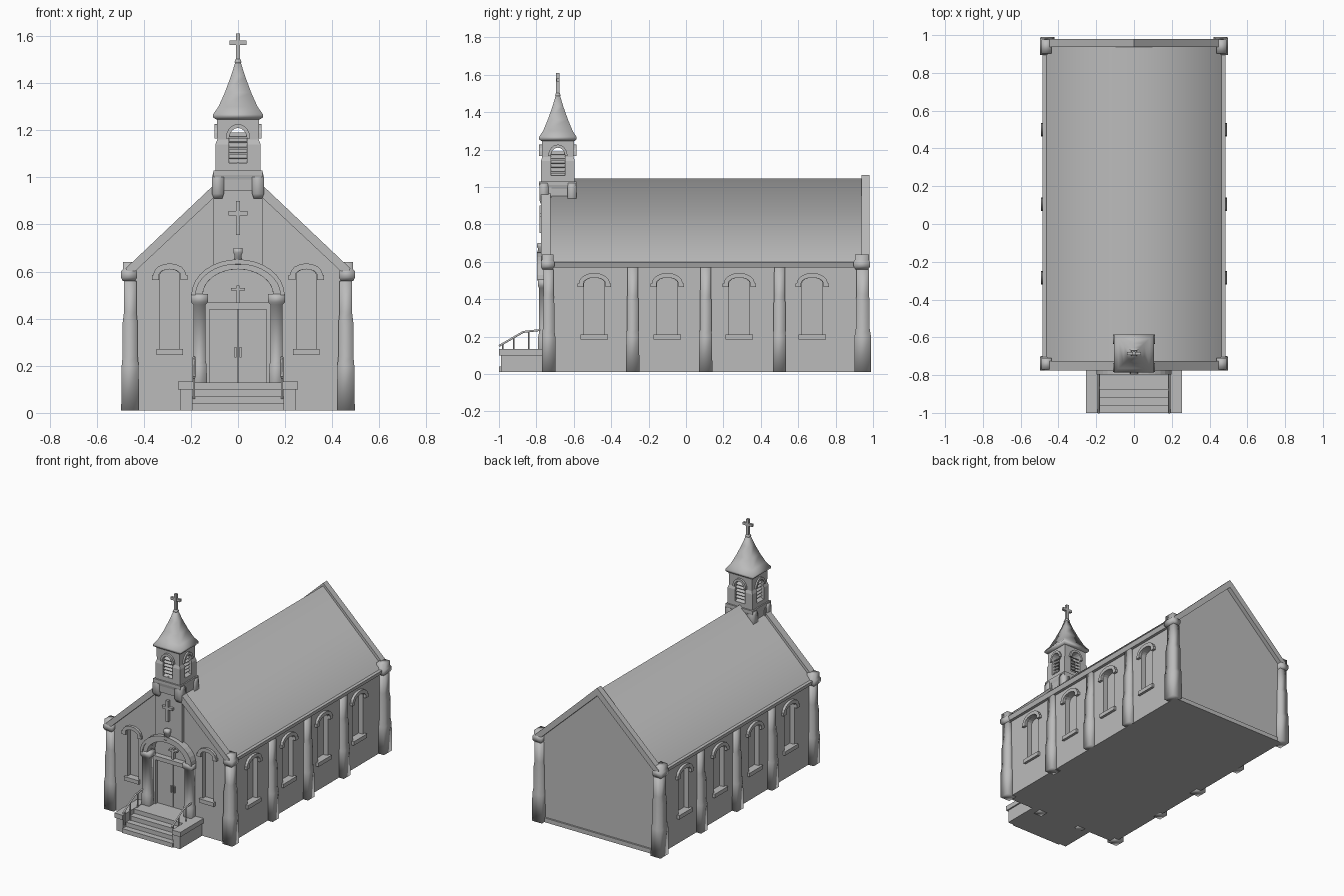
import bpy, bmesh, math
from mathutils import Matrix, Vector

if "Cube" in bpy.data.objects:
    bpy.data.objects.remove(bpy.data.objects["Cube"])

stone = bpy.data.materials.new("grey stone")
stone.diffuse_color = (0.5, 0.5, 0.5, 1)
stone.use_nodes = True
stone.node_tree.nodes["Principled BSDF"].inputs["Base Color"].default_value = stone.diffuse_color
FRONT = Matrix.Identity(4)
RIGHT = Matrix.Rotation(math.pi / 2, 4, 'Z')
LEFT = Matrix.Rotation(-math.pi / 2, 4, 'Z')


def finish(name, bm, smooth=False, M=FRONT, recalc=True):
    if recalc:
        bmesh.ops.recalc_face_normals(bm, faces=bm.faces)
    bm.transform(M)
    me = bpy.data.meshes.new(name)
    bm.to_mesh(me)
    bm.free()
    me.materials.append(stone)
    for p in me.polygons:
        p.use_smooth = smooth
    ob = bpy.data.objects.new(name, me)
    bpy.context.collection.objects.link(ob)
    return ob


def prism(name, pts, y0, y1, M=FRONT, smooth=False):
    """Extrude an x-z outline from y0 to y1."""
    bm = bmesh.new()
    a = [bm.verts.new((x, y0, z)) for x, z in pts]
    b = [bm.verts.new((x, y1, z)) for x, z in pts]
    n = len(pts)
    bm.faces.new(a)
    bm.faces.new(b[::-1])
    for i in range(n):
        j = (i + 1) % n
        bm.faces.new((a[i], b[i], b[j], a[j]))
    return finish(name, bm, smooth, M)


def box(name, x0, x1, y0, y1, z0, z1, M=FRONT):
    return prism(name, [(x0, z0), (x1, z0), (x1, z1), (x0, z1)], y0, y1, M)


def loft(name, cx, cy, rings, smooth=True):
    """Square section column through rings of (z, half x, half y)."""
    bm = bmesh.new()
    loops = [[bm.verts.new((cx + sx * hx, cy + sy * hy, z))
              for sx, sy in ((-1, -1), (1, -1), (1, 1), (-1, 1))] for z, hx, hy in rings]
    bm.faces.new(loops[0][::-1])
    bm.faces.new(loops[-1])
    for a, b in zip(loops, loops[1:]):
        for i in range(4):
            j = (i + 1) % 4
            bm.faces.new((a[i], a[j], b[j], b[i]))
    return finish(name, bm, smooth)


def arc(cx, zs, a, b, n=12):
    return [(cx + a * math.cos(math.pi * i / n), zs + b * math.sin(math.pi * i / n))
            for i in range(n + 1)]


def arch(cx, w, z0, zs, rise, n=12):
    """Closed outline of an arched opening of half width w."""
    return [(cx - w, z0), (cx + w, z0)] + arc(cx, zs, w, rise, n)


def cut(ob, cutters):
    for c in cutters:
        m = ob.modifiers.new("opening", 'BOOLEAN')
        m.operation, m.solver, m.object = 'DIFFERENCE', 'EXACT', c
        c.hide_render = True
    bpy.context.view_layer.update()
    me = bpy.data.meshes.new_from_object(ob.evaluated_get(bpy.context.evaluated_depsgraph_get()))
    ob.modifiers.clear()
    ob.data = me
    for c in cutters:
        bpy.data.objects.remove(c)


def cross(name, y, z0, z1, za, half, t, d):
    box(name + "_post", -t, t, y - d, y + d, z0, z1)
    box(name + "_arms", -half, half, y - d * 0.95, y + d * 0.95, za - t, za + t)


def rod(name, pts, r):
    cu = bpy.data.curves.new(name, 'CURVE')
    cu.dimensions, cu.bevel_depth, cu.bevel_resolution = '3D', r, 1
    sp = cu.splines.new('POLY')
    sp.points.add(len(pts) - 1)
    for p, c in zip(sp.points, pts):
        p.co = (*c, 1)
    cu.materials.append(stone)
    bpy.context.collection.objects.link(bpy.data.objects.new(name, cu))


# Nave walls with recessed windows and door opening
walls = prism("walls", [(-.455, .01), (.455, .01), (.455, .59), (0, 1.03), (-.455, .59)], -.745, .95)
cutters = []


def window(M, u, face, w, z0, zs, rise, sill):
    cutters.append(prism("cutter", arch(u, w, z0, zs, rise, 8), -face - .1, -face + .035, M))
    # sill and hood mould with dropped ends
    box("window_sill", u - sill, u + sill, -face - .018, -face + .01, z0 - .025, z0 + .002, M)
    o, i = w + .028, w + .004
    hood = ([(u + o + .006, zs - .02), (u + o + .006, zs)] + arc(u, zs, o, rise + .025, 8)
            + [(u - o - .006, zs), (u - o - .006, zs - .02), (u - i, zs - .02)]
            + arc(u, zs, i, rise, 8)[::-1] + [(u + i, zs - .02)])
    prism("window_hood", hood, -face - .018, -face + .01, M)


for s, M in ((1, RIGHT), (-1, LEFT)):
    for y in (-.49, -.10, .285, .675):
        window(M, s * y, .455, .055, .21, .485, .03, .073)
    window(FRONT, s * .29, .745, .042, .27, .585, .025, .057)
cutters.append(prism("cutter", arch(0, .15, .13, .5, .11), -.9, -.70))
cut(walls, cutters)

# Roof sheet, gutters and gable copings
bm = bmesh.new()
rows = [[bm.verts.new((x, y, z)) for y in (-.74, .95)] for x, z in ((-.475, .588), (0, 1.045), (.475, .588))]
for a, b in zip(rows, rows[1:]):
    bm.faces.new((a[0], b[0], b[1], a[1]))
finish("roof", bm, True, recalc=False)
for s in (-1, 1):
    prism("gutter", [(s * .45, .57), (s * .475, .57), (s * .485, .6), (s * .45, .6)], -.74, .95)
for y0, y1, e in ((-.775, -.725, 0), (.938, .98, 0)):
    prism("gable_coping", [(.47, .57), (.475, .615), (0, 1.065), (-.475, .615), (-.47, .57), (0, 1.01)], y0, y1)
box("rear_plinth", -.45, .45, .94, .962, .01, .04)

# Buttresses
for s in (-1, 1):
    for y in (-.285, .105, .5):
        loft("side_buttress", s * .455, y, [(.01, .037, .036), (.2, .036, .034), (.24, .03, .031),
             (.38, .03, .031), (.42, .022, .029), (.57, .02, .028)])
    for y, d in ((-.735, .036), (.945, .044)):
        loft("corner_buttress", s * .458, y, [(.01, .038, d), (.2, .036, d), (.24, .032, d * .85),
             (.38, .032, d * .85), (.43, .026, d * .75), (.56, .026, d * .75)])
        loft("corner_cap", s * .463, y - .005, [(.56, .026, d * .8), (.575, .034, d), (.6, .034, d),
             (.61, .026, d * .85), (.64, .026, d * .85)])

# Entrance portal
band = arc(0, .5, .195, .145, 16) + arc(0, .5, .15, .11, 16)[::-1]
prism("portal_arch", band, -.79, -.735)
prism("portal_arch_rim", arc(0, .5, .198, .152, 16) + arc(0, .5, .18, .132, 16)[::-1], -.797, -.735)
loft("portal_finial", 0, -.775, [(.63, .02, .022), (.67, .014, .016), (.68, .02, .022), (.7, .018, .02)])
for s in (-1, 1):
    loft("portal_pier", s * .163, -.76, [(.01, .032, .03), (.2, .03, .03), (.22, .026, .026),
         (.46, .026, .026), (.47, .036, .032), (.505, .036, .032)])
    box("door_leaf", min(s * .002, s * .122), max(s * .002, s * .122), -.712, -.695, .13, .44)
    box("door_handle", s * .011 - .004, s * .011 + .004, -.722, -.71, .235, .28)
    box("door_jamb", min(s * .122, s * .152), max(s * .122, s * .152), -.735, -.695, .13, .45)
box("door_lintel", -.15, .15, -.74, -.695, .44, .468)
cross("portal_cross", -.71, .468, .54, .525, .03, .006, .012)

# Steps, cheek walls and railings
for i, y in enumerate((-1, -.96, -.92, -.875)):
    box("step", -.195, .195, y, -.70 if i == 3 else -.745, .01, .04 + .03 * i)
for s in (-1, 1):
    a, b = sorted((s * .193, s * .245))
    box("cheek_wall", a, b, -.99, -.745, .01, .1)
    a, b = sorted((s * .19, s * .255))
    box("cheek_cap", a, b, -1, -.745, .1, .133)
    x = s * .187
    rod("handrail", [(x, -1, .15), (x, -.87, .225), (x, -.78, .235)], .006)
    for y, z in ((-.98, .16), (-.92, .195), (-.84, .228)):
        rod("rail_post", [(x, y, .06), (x, y, z)], .005)

# Bell tower base on the gable
box("tower_front_panel", -.105, .105, -.765, -.72, .62, 1.0)
cross("gable_cross", -.77, .755, .9, .848, .04, .009, .014)
TY = -.685
loft("tower_base", 0, TY, [(.945, .098, .094), (.99, .1, .096), (1.01, .105, .1), (1.03, .105, .1)], False)
for s in (-1, 1):
    for y in (TY - .075, TY + .075):
        loft("tower_bracket", s * .085, y, [(.91, .018, .016), (.93, .025, .024), (1.0, .025, .024), (1.02, .02, .02)])

# Belfry with arched openings, hoods and louvres
belfry = loft("belfry", 0, TY, [(1.03, .096, .09), (1.14, .096, .09), (1.16, .088, .084), (1.25, .09, .086)], False)
opening = arch(0, .038, 1.06, 1.165, .045, 8)
shift = Matrix.Translation((0, TY, 0))
cut(belfry, [prism("cutter", opening, -.2, .2, shift), prism("cutter", opening, -.2, .2, shift @ RIGHT)])
for k in range(4):
    M = shift @ Matrix.Rotation(k * math.pi / 2, 4, 'Z')
    hood = arc(0, 1.165, .052, .062, 8) + arc(0, 1.165, .038, .045, 8)[::-1]
    prism("belfry_hood", hood, -.1, -.08, M)
    for i in range(6):
        z = 1.065 + i * .023
        tilt = M @ Matrix.Translation((0, -.068, z)) @ Matrix.Rotation(.6, 4, 'X')
        box("louvre", -.04, .04, -.014, .014, -.003, .003, tilt)

# Spire and top cross
loft("spire", 0, TY, [(1.245, .092, .088), (1.255, .106, .1), (1.268, .106, .1), (1.30, .083, .079),
     (1.36, .056, .054), (1.43, .03, .029), (1.49, .011, .011)])
loft("spire_knob", 0, TY, [(1.482, .01, .01), (1.49, .015, .015), (1.502, .01, .01)])
cross("spire_cross", TY, 1.495, 1.61, 1.572, .036, .009, .009)
